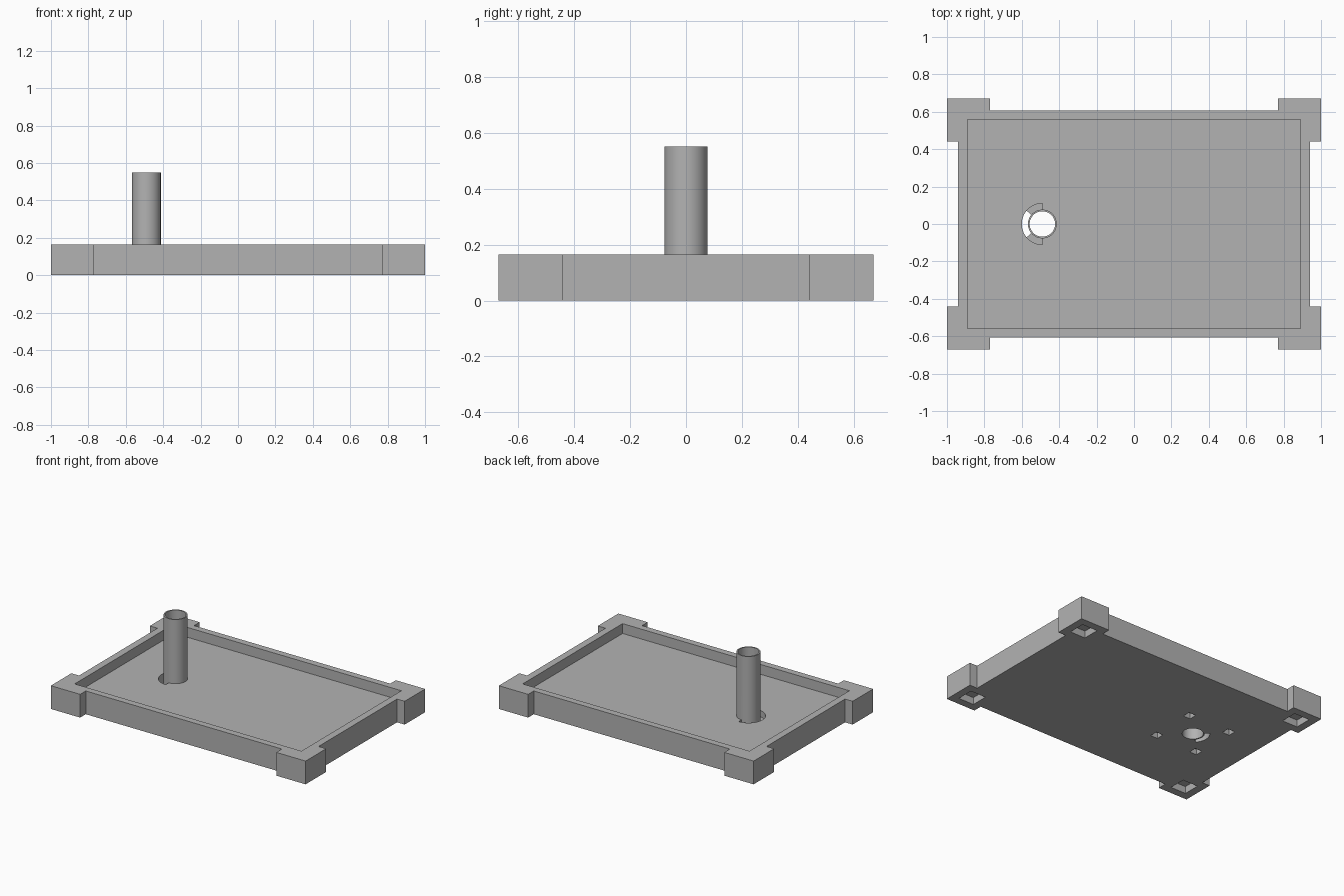
import bpy, bmesh
from math import cos, sin, radians

cube = bpy.data.objects.get("Cube")
if cube:
    bpy.data.objects.remove(cube, do_unlink=True)

HEIGHT, FLOOR = 0.165, 0.095
TUBE_X, TUBE_TOP, TUBE_R, BORE_R = -0.49, 0.55, 0.077, 0.068

grey = bpy.data.materials.new("plain grey")
grey.use_nodes = True
colour = (0.45, 0.45, 0.45, 1)
grey.diffuse_color = colour
grey.node_tree.nodes["Principled BSDF"].inputs["Base Color"].default_value = colour


def prism(name, outline, z0, z1):
    """Extrude a flat outline from z0 to z1."""
    bm = bmesh.new()
    face = bm.faces.new([bm.verts.new((x, y, z0)) for x, y in outline])
    grown = bmesh.ops.extrude_face_region(bm, geom=[face])["geom"]
    for v in grown:
        if isinstance(v, bmesh.types.BMVert):
            v.co.z = z1
    bmesh.ops.recalc_face_normals(bm, faces=bm.faces)
    mesh = bpy.data.meshes.new(name)
    bm.to_mesh(mesh)
    bm.free()
    mesh.materials.append(grey)
    obj = bpy.data.objects.new(name, mesh)
    bpy.context.collection.objects.link(obj)
    return obj


def rect(x, y, hx, hy):
    return [(x - hx, y - hy), (x + hx, y - hy), (x + hx, y + hy), (x - hx, y + hy)]


def arc(radius, start, end, steps):
    angles = [radians(start + (end - start) * i / steps) for i in range(steps + 1)]
    return [(TUBE_X + radius * cos(a), radius * sin(a)) for a in angles]


def pie(radius, half_angle):
    return [(TUBE_X, 0)] + arc(radius, 180 - half_angle, 180 + half_angle, 32)


def combine(target, tool, operation):
    mod = target.modifiers.new(operation.lower(), "BOOLEAN")
    mod.operation, mod.object, mod.solver = operation, tool, "EXACT"
    bpy.context.view_layer.objects.active = target
    bpy.ops.object.modifier_apply(modifier=mod.name)
    bpy.data.objects.remove(tool, do_unlink=True)


# Tray outline with four protruding corner blocks
quarter = [(0.94, 0.44), (1, 0.44), (1, 0.67), (0.77, 0.67), (0.77, 0.607)]
outline = (quarter + [(-x, y) for x, y in reversed(quarter)]
           + [(-x, -y) for x, y in quarter] + [(x, -y) for x, y in reversed(quarter)])
tray = prism("tray_with_tube", outline, 0, HEIGHT)

# Recessed floor
combine(tray, prism("recess", rect(0, 0, 0.89, 0.56), FLOOR, 1), "DIFFERENCE")

# Half-round groove beside the tube, open right through in its middle
combine(tray, prism("groove", pie(0.11, 90), 0.05, 0.3), "DIFFERENCE")
combine(tray, prism("through_slot", pie(0.11, 40), -0.1, 0.3), "DIFFERENCE")

# Hollow tube
combine(tray, prism("tube", arc(TUBE_R, 0, 360, 64)[:-1], 0, TUBE_TOP), "UNION")
combine(tray, prism("bore", arc(BORE_R, 0, 360, 64)[:-1], -0.1, 1), "DIFFERENCE")

# Square sockets underneath: one per corner block, four around the tube
for sx in (-1, 1):
    for sy in (-1, 1):
        corner = rect(sx * 0.885, sy * 0.555, 0.06, 0.06)
        combine(tray, prism("corner_socket", corner, -0.1, 0.05), "DIFFERENCE")
        small = rect(TUBE_X + sx * 0.163, sy * 0.163, 0.028, 0.028)
        combine(tray, prism("small_socket", small, -0.1, 0.04), "DIFFERENCE")

bpy.ops.object.select_all(action="DESELECT")
tray.select_set(True)
bpy.context.view_layer.objects.active = tray
bpy.ops.object.shade_smooth_by_angle(angle=radians(30))
